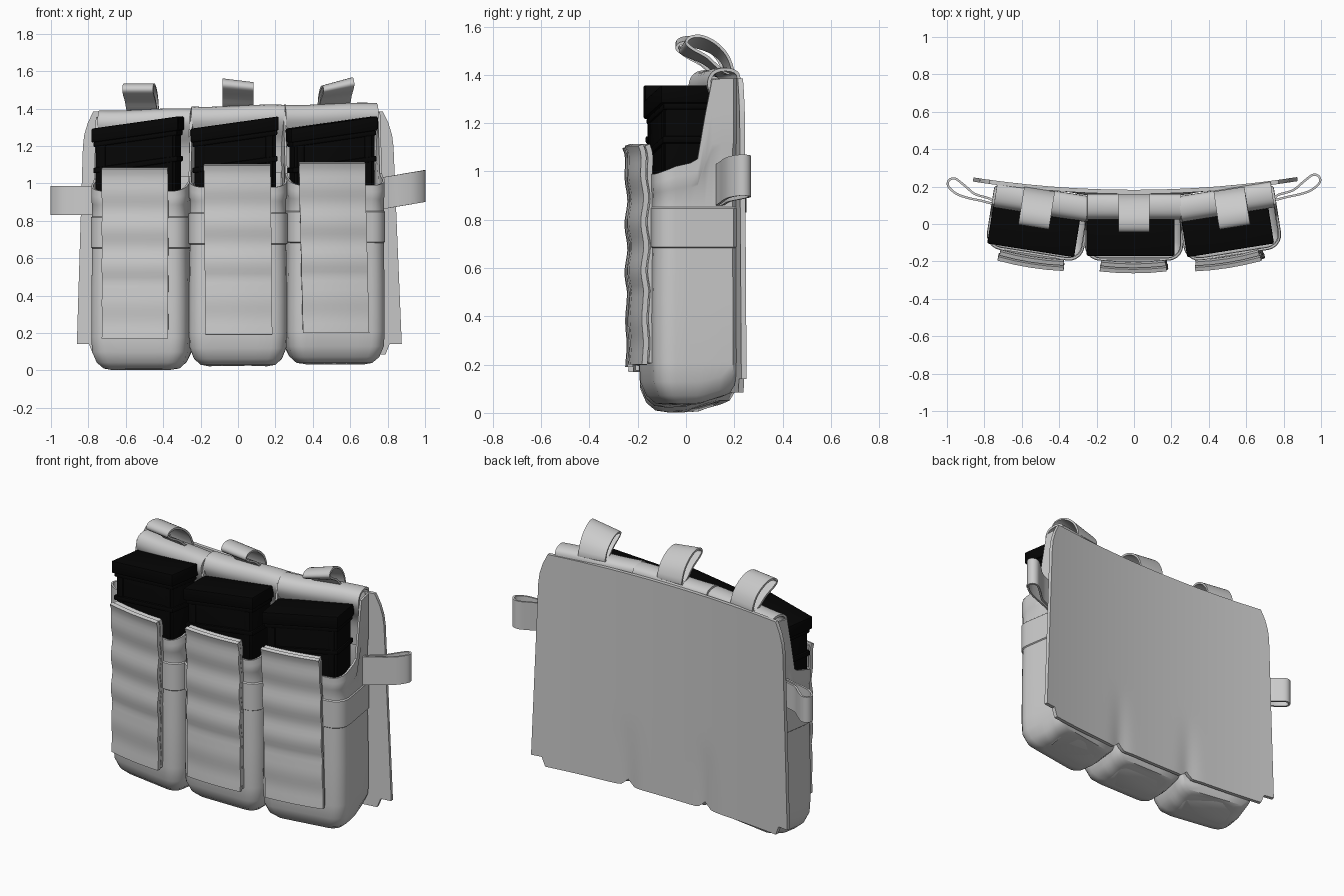
import bpy, bmesh, math
from mathutils import Matrix, Vector

if "Cube" in bpy.data.objects:
    bpy.data.objects.remove(bpy.data.objects["Cube"])


def material(name, rgb):
    m = bpy.data.materials.new(name)
    m.diffuse_color = (*rgb, 1)
    m.use_nodes = True
    m.node_tree.nodes["Principled BSDF"].inputs["Base Color"].default_value = m.diffuse_color
    return m


FABRIC = material("light_grey_fabric", (0.6, 0.6, 0.6))
BLACK = material("black_polymer", (0.0015, 0.0015, 0.0015))


def finish(name, bm, mat, frame=Matrix(), thick=0, bevel=0, angle=40):
    """Turn a bmesh into an object with applied thickness or bevel."""
    me = bpy.data.meshes.new(name)
    bm.to_mesh(me)
    bm.free()
    me.transform(frame)
    me.materials.append(mat)
    ob = bpy.data.objects.new(name, me)
    bpy.context.collection.objects.link(ob)
    bpy.ops.object.select_all(action='DESELECT')
    bpy.context.view_layer.objects.active = ob
    ob.select_set(True)
    if thick:
        mod = ob.modifiers.new("thickness", 'SOLIDIFY')
        mod.thickness, mod.offset = thick, 0
    if bevel:
        mod = ob.modifiers.new("bevel", 'BEVEL')
        mod.width, mod.segments = bevel, 2
    for mod in list(ob.modifiers):
        bpy.ops.object.modifier_apply(modifier=mod.name)
    b = bmesh.new()
    b.from_mesh(ob.data)
    bmesh.ops.recalc_face_normals(b, faces=b.faces)
    b.to_mesh(ob.data)
    b.free()
    bpy.ops.object.shade_smooth_by_angle(angle=math.radians(angle))
    return ob


def sheet(name, rows, closed=False, cap=False, **kw):
    """Skin a list of equally long point rows."""
    bm = bmesh.new()
    vs = [[bm.verts.new(p) for p in r] for r in rows]
    n = len(rows[0])
    for a, b in zip(vs, vs[1:]):
        for i in range(n if closed else n - 1):
            j = (i + 1) % n
            bm.faces.new((a[i], a[j], b[j], b[i]))
    if cap:
        bm.faces.new(vs[0])
    return finish(name, bm, FABRIC, **kw)


def smooth_path(pts, closed, n=4):
    """Catmull-Rom curve through 2D points."""
    pts = [Vector(p) for p in pts]
    m, out = len(pts), []
    for i in range(m if closed else m - 1):
        g = (lambda k: pts[k % m]) if closed else (lambda k: pts[max(0, min(m - 1, k))])
        a, b, c, d = g(i - 1), g(i), g(i + 1), g(i + 2)
        for k in range(n):
            t = k / n
            out.append(0.5 * (2 * b + (c - a) * t + (2 * a - 5 * b + 4 * c - d) * t * t
                              + (3 * b - a - 3 * c + d) * t ** 3))
    return out if closed else out + [pts[-1]]


HW, YF, YB, R = 0.252, -0.185, 0.145, 0.075


def pouch_ring():
    """Rounded plan outline of one pouch."""
    half = [(0.0, YF), (HW * 0.4, YF)]
    for k in range(6):
        a = math.pi / 2 * k / 5
        half.append((HW - R + R * math.sin(a), YF + R - R * math.cos(a)))
    half += [(HW, -0.05), (HW, -0.02), (HW, 0.01), (HW, 0.04), (HW, 0.08),
             (HW, YB - 0.02), (HW - 0.02, YB), (HW * 0.4, YB), (0.0, YB)]
    return half + [(-x, y) for x, y in half[-2:0:-1]]


def rim(y):
    """Open rim: low in front, rising steeply to the back wall."""
    t = max(0, min(1, (y + 0.03) / 0.075))
    s = max(0, min(1, (y + 0.18) / 0.1))
    return 0.98 + 0.045 * s + 0.35 * t * t * (3 - 2 * t)


def pouch(name, frame):
    ring, mid = pouch_ring(), (YF + YB) / 2
    levels = [(0.025, 0.10), (0.035, 0.055), (0.065, 0.022), (0.12, 0.0), (0.2, -0.004),
              (0.45, -0.003), (0.675, 0.0), (0.68, -0.006), (0.835, -0.006), (0.84, 0.0)]
    rows = []
    for z, inset in levels:
        kx, ky = 1 - inset / HW, 1 - inset / (YB - mid)
        # the back edge of the base stays full and sits a little higher
        rows.append([(x * kx, mid + (y - mid) * (ky if y < mid else 1 - 0.4 * (1 - ky)),
                      z + (0.04 * max(0, y) / YB if z < 0.2 else 0)) for x, y in ring])
    for f in (0.45, 0.5, 0.75, 1.0):
        k = 1.0 if f < 0.5 else 1.015
        rows.append([(x * k, mid + (y - mid) * k, 0.84 + f * (rim(y) - 0.84)) for x, y in ring])
    sheet(name, rows, closed=True, cap=True, frame=frame, thick=0.012)


def box(bm, x0, x1, y0, y1, z0, z1, slant):
    vs = bmesh.ops.create_cube(bm, size=1)["verts"]
    for v in vs:
        x, y, z = v.co
        px = x0 + (x + 0.5) * (x1 - x0)
        v.co = (px, y0 + (y + 0.5) * (y1 - y0), z0 + (z + 0.5) * (z1 - z0) + slant * px)


def magazine(name, frame):
    bm = bmesh.new()
    s = 0.14
    box(bm, -0.215, 0.22, -0.15, 0.03, 0.6, 1.28, s)           # body
    box(bm, -0.235, 0.235, -0.17, 0.04, 1.25, 1.325, s)        # base cap
    box(bm, -0.226, 0.228, -0.158, 0.034, 1.225, 1.252, s)     # cap neck
    box(bm, -0.226, 0.23, -0.162, 0.038, 1.085, 1.115, s)      # ridge
    for x in (-0.2, 0.165):
        box(bm, x, x + 0.04, -0.157, 0.033, 0.8, 1.23, s)      # raised ribs
    finish(name, bm, BLACK, frame=frame, bevel=0.008, angle=30)


def flap(name, frame, lean, y0, trim):
    """Wavy front strip, flared at the top."""
    rows = []
    for i in range(37):
        z = 0.19 + trim + (0.91 - trim) * i / 36
        amp = 0.006 if z > 0.48 else 0.003
        y = y0 - amp * math.cos(2 * math.pi * (z - 0.58) / 0.2)
        y -= 0.02 * max(0, (z - 0.98) / 0.12) ** 2
        rows.append([((0.178 - trim) * u + lean * (z - 0.65), y + 0.01 * u * u, z)
                     for u in (-1, -0.5, 0, 0.5, 1)])
    sheet(name, rows, frame=frame, thick=0.022)


def lip(name, frame):
    """Rolled top edge above the back wall."""
    prof = smooth_path([(0.152, 1.3), (0.155, 1.36), (0.145, 1.395), (0.10, 1.408),
                        (0.05, 1.395), (0.03, 1.35), (0.05, 1.29), (0.10, 1.2), (0.12, 1.05)], False)
    rows = [[(x, y, z + 0.006 * math.sin(9 * x)) for y, z in prof]
            for x in [-0.25 + 0.05 * k for k in range(11)]]
    sheet(name, rows, frame=frame, thick=0.014)


def top_loop(name, frame, dz, tilt):
    prof = smooth_path([(0.155, 1.40), (0.135, 1.465), (0.09, 1.515), (0.03, 1.545), (-0.02, 1.543),
                        (-0.038, 1.52), (-0.01, 1.495), (0.05, 1.462), (0.11, 1.41)], True)
    rows = [[(x, y, z + (dz + tilt * x) * max(0, (z - 1.4) / 0.12)) for y, z in prof]
            for x in (-0.083, 0, 0.083)]
    sheet(name, rows, closed=True, frame=frame, thick=0.012)


# three pouches fanned along a gentle arc
for label, cx, cy, yaw, dz, flap_dx, lean, loop_dx, loop_dz, loop_tilt in (
        ("left", -0.508, 0.027, -9, -0.02, -0.006, 0.0, -0.022, 0.0, 0.0),
        ("centre", 0.0, 0.0, 0.0, 0.0, 0.0, -0.01, 0.0, -0.002, -0.1),
        ("right", 0.508, 0.027, 9, 0.01, -0.032, -0.025, 0.025, -0.015, 0.22)):
    frame = Matrix.Translation((cx, cy, dz)) @ Matrix.Rotation(math.radians(yaw), 4, 'Z')
    pouch(label + "_pouch", frame)
    magazine(label + "_magazine", Matrix.Translation((-0.018, 0, -dz)) @ frame)
    shift = Matrix.Translation((flap_dx, 0, 0))
    flap(label + "_front_flap", shift @ frame, lean, -0.238, 0.0)
    flap(label + "_flap_backing", shift @ frame, lean, -0.209, 0.006)
    lip(label + "_top_lip", frame)
    top_loop(label + "_top_loop", Matrix.Translation((loop_dx, 0, 0)) @ frame, loop_dz, loop_tilt)


# back panel, curved around the wearer, notched between the pouches
def panel_point(u, v):
    bottom = 0.14 if abs(u) > 0.9 else 0.085
    bottom += 0.04 * math.exp(-((abs(u) - 0.3) / 0.03) ** 2)
    z = bottom + (1.385 - bottom) * v
    half = 0.867 - 0.045 * v - 0.05 * max(0, (v - 0.85) / 0.15) ** 2
    x = u * half + 0.007 * (1 - v)
    y = 0.172 + 0.066 * (x / 0.86) ** 2
    for fold in (-0.26, 0.26):
        y -= 0.015 * math.exp(-((x - fold) / 0.06) ** 2) * max(0, 1 - z / 0.5)
    return (x, y, z)


sheet("back_panel", [[panel_point(i / 40, j / 20) for i in range(-40, 41)] for j in range(21)],
      thick=0.022)

# side loops
for label, side, z0, z1, rise in (("left", -1, 0.83, 0.985, 0.0), ("right", 1, 0.86, 1.03, 0.17)):
    prof = smooth_path([(0.755, 0.13), (0.82, 0.145), (0.89, 0.16), (0.95, 0.182), (0.993, 0.222),
                        (0.988, 0.255), (0.955, 0.262), (0.905, 0.225), (0.85, 0.18), (0.77, 0.155)], True)
    dy = 0.0 if side > 0 else -0.02
    rows = [[(side * x, y + dy, z + rise * (x - 0.76)) for x, y in prof] for z in (z0, (z0 + z1) / 2, z1)]
    sheet(label + "_side_loop", rows, closed=True, thick=0.012)
